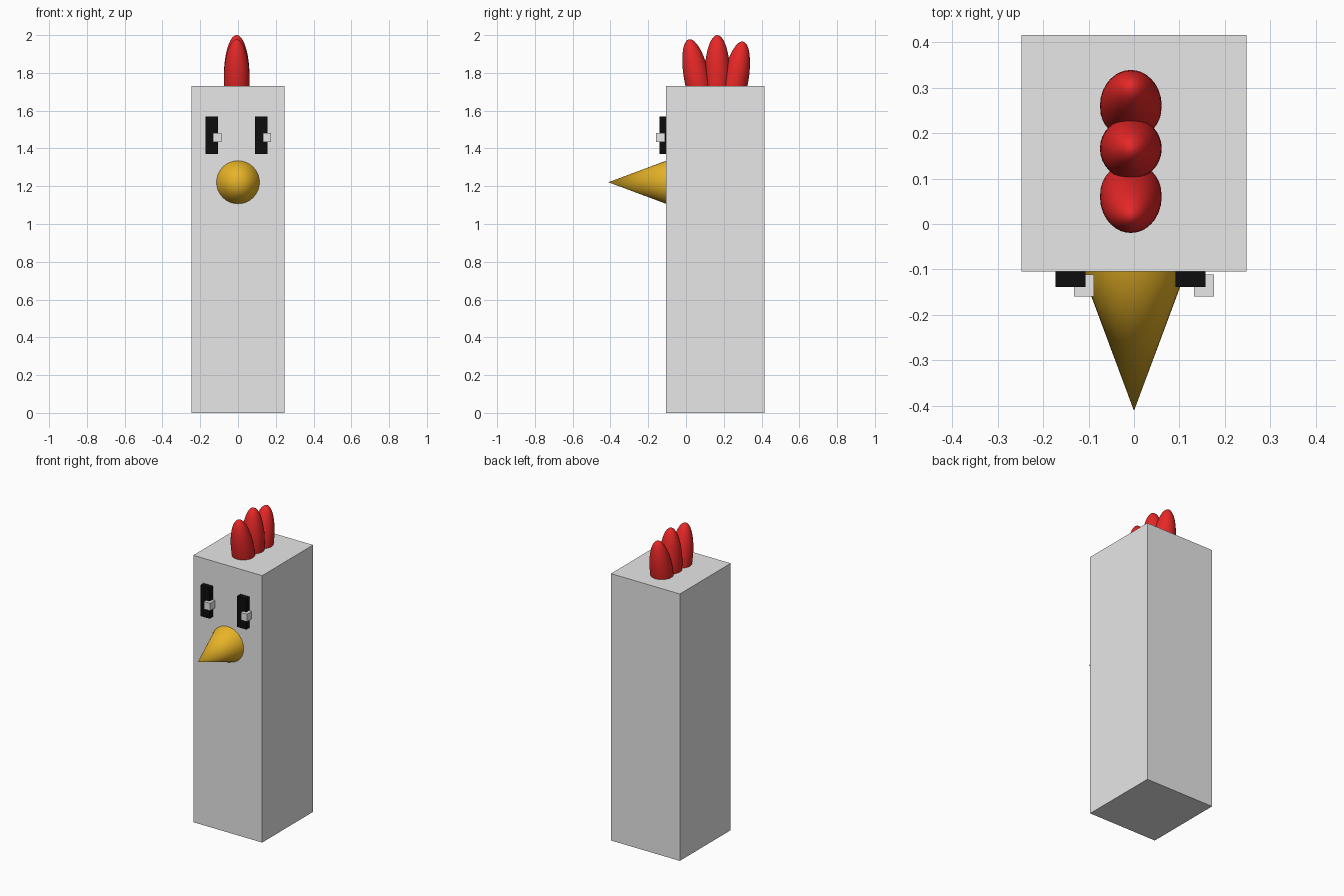
import bpy
import math

if "Cube" in bpy.data.objects:
    bpy.data.objects.remove(bpy.data.objects["Cube"])


def material(name, rgb):
    m = bpy.data.materials.new(name)
    m.diffuse_color = (*rgb, 1.0)
    m.use_nodes = True
    m.node_tree.nodes["Principled BSDF"].inputs["Base Color"].default_value = m.diffuse_color
    return m


GREY = material("pale_grey", (0.8, 0.8, 0.8))
BLACK = material("black", (0.004, 0.004, 0.004))
GOLD = material("gold", (0.8, 0.45, 0.02))
RED = material("red", (0.8, 0.02, 0.02))


def finish(name, mat, smooth=False):
    ob = bpy.context.object
    ob.name = name
    ob.data.materials.append(mat)
    if smooth:
        bpy.ops.object.shade_smooth_by_angle(angle=math.radians(40))
    return ob


def box(name, x, y, z, mat):
    """Box from (min, max) pairs on each axis."""
    bpy.ops.mesh.primitive_cube_add(
        size=1, location=[(a + b) / 2 for a, b in (x, y, z)])
    ob = finish(name, mat)
    ob.scale = [b - a for a, b in (x, y, z)]
    return ob


# Tall square body
box("body", (-0.247, 0.247), (-0.105, 0.416), (0, 1.731), GREY)

# Eyes: dark block with a small pale block, same offset on both sides
for side, x in (("left", -0.173), ("right", 0.091)):
    box(side + "_eye", (x, x + 0.066), (-0.139, -0.095), (1.37, 1.57), BLACK)
    box(side + "_eye_glint", (x + 0.041, x + 0.085), (-0.160, -0.111),
        (1.434, 1.483), GREY)

# Beak: cone pointing forward
bpy.ops.mesh.primitive_cone_add(
    vertices=32, radius1=0.114, radius2=0, depth=0.306,
    location=(0, -0.258, 1.221), rotation=(math.radians(90), 0, 0))
finish("beak", GOLD, True)

# Comb: three long lobes fanned out front to back
for name, y, z, tilt in (("front", 0.06, 1.762, 11.5),
                         ("middle", 0.166, 1.78, 0),
                         ("back", 0.26, 1.75, -11)):
    bpy.ops.mesh.primitive_uv_sphere_add(
        segments=32, ring_count=24, radius=1, location=(-0.007, y, z),
        rotation=(math.radians(tilt), 0, 0))
    finish(name + "_comb_lobe", RED, True).scale = (0.068, 0.068, 0.22)
